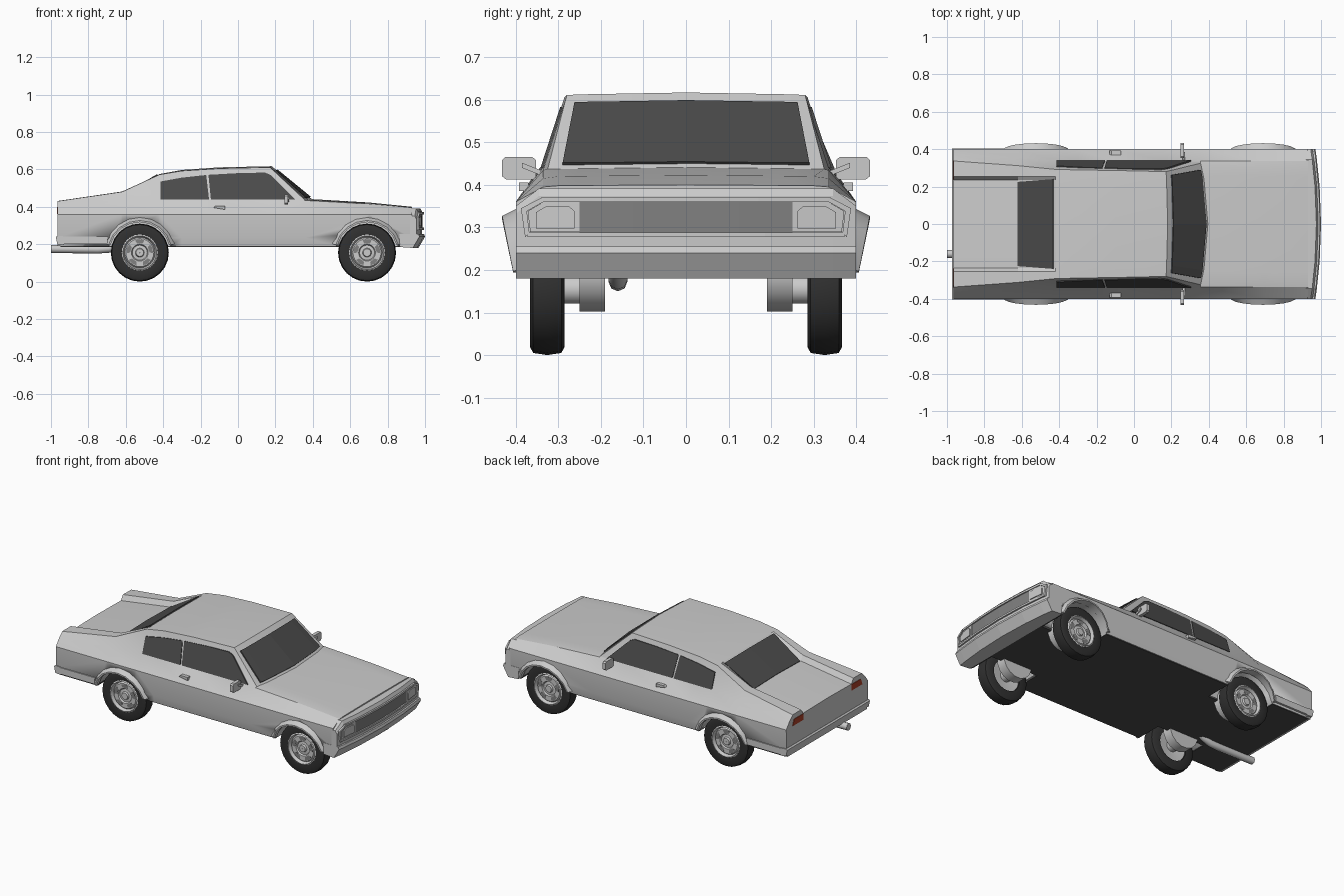
import bpy, bmesh, math
from mathutils import Vector

if "Cube" in bpy.data.objects:
    bpy.data.objects.remove(bpy.data.objects["Cube"])

def material(name, c):
    m = bpy.data.materials.new(name)
    m.diffuse_color = (*c, 1)
    m.use_nodes = True
    m.node_tree.nodes["Principled BSDF"].inputs["Base Color"].default_value = m.diffuse_color
    return m

GLASS = material("dark_glass", (.07, .07, .07))
RUBBER = material("rubber", (.03, .03, .03))
GRILLE = material("grille_grey", (.22, .22, .22))
RED = material("tail_red", (.4, .05, .02))

def mesh(name, verts, faces, mat=None, smooth=None):
    bm = bmesh.new()
    vs = [bm.verts.new(v) for v in verts]
    for f in faces:
        bm.faces.new([vs[i] for i in f])
    bmesh.ops.remove_doubles(bm, verts=bm.verts, dist=1e-5)
    bmesh.ops.recalc_face_normals(bm, faces=bm.faces)
    me = bpy.data.meshes.new(name)
    bm.to_mesh(me)
    bm.free()
    ob = bpy.data.objects.new(name, me)
    bpy.context.collection.objects.link(ob)
    if mat:
        me.materials.append(mat)
    if smooth:
        bpy.ops.object.select_all(action='DESELECT')
        ob.select_set(True)
        bpy.context.view_layer.objects.active = ob
        bpy.ops.object.shade_smooth_by_angle(angle=math.radians(smooth))
    return ob

def loft(name, rings, mat=None, smooth=None, closed=False):
    n, m = len(rings[0]), len(rings)
    faces = [(i*n+j, i*n+(j+1) % n, (i+1) % m*n+(j+1) % n, (i+1) % m*n+j)
             for i in range(m if closed else m-1) for j in range(n)]
    if not closed:
        faces += [tuple(range(n)), tuple(range((m-1)*n, m*n))]
    return mesh(name, [p for r in rings for p in r], faces, mat, smooth)

def prism(name, pts, vec, mat=None):
    return loft(name, [pts, [tuple(Vector(p)+Vector(vec)) for p in pts]], mat)

def sweep_y(name, ys, profile, mat=None, smooth=None):
    return loft(name, [[(x, y, z) for x, z in profile(y)] for y in ys], mat, smooth)

def cylinder(name, x, y0, y1, z, r, n, mat=None):
    return sweep_y(name, (y0, y1), lambda y: [(x+r*math.cos(2*math.pi*(k+.5)/n),
                   z+r*math.sin(2*math.pi*(k+.5)/n)) for k in range(n)], mat, 35)

def lathe(name, prof, x, y, z, s, n, mat=None):
    rings = [[(x+r*math.cos(2*math.pi*k/n), y+s*w, z+r*math.sin(2*math.pi*k/n))
              for r, w in prof] for k in range(n)]
    return loft(name, rings, mat, 35, closed=True)

# Body shell: x, bow, shoulder (y,z), roof edge (y,z), deck step, crown
stations = [
    (-.965, 0, (.37, .398), (.337, .43), .03, .005),
    (-.62, 0, (.355, .425), (.312, .48), .03, .008),
    (-.42, 0, (.338, .44), (.292, .572), 0, .003),
    (-.3, 0, (.338, .44), (.289, .592), 0, .005),
    (-.1, 0, (.338, .44), (.286, .605), 0, .006),
    (.18, .012, (.337, .44), (.28, .611), 0, .006),
    (.395, .04, (.336, .434), (.325, .437), 0, .004),
    (.7, 0, (.336, .415), (.30, .42), 0, .003),
    (.93, 0, (.336, .395), (.30, .398), 0, .002)]
rings = []
for x, bow, d, e, step, crown in stations:
    sec = [(.388, .19), (.398, .235), (.40, .36), d, e, (.255, e[1]+crown*.2),
           (.235, e[1]-step+crown*.3), (0, e[1]-step+crown)]
    half = [(x-bow*min(1, (y/.33)**2), y, z) for y, z in sec]
    rings.append(half+[(a, -b, c) for a, b, c in reversed(half[:-1])])
body = loft("body_shell", rings, None, 20)
under = prism("underbody", [(-.95, -.385, .186), (.9, -.385, .186), (.9, .385, .186),
                            (-.95, .385, .186)], (0, 0, .012), GLASS)

# Wheel arch cut-outs
AXLES, WZ = (-.525, .69), .155
for ax in AXLES:
    for s in (1, -1):
        cut = cylinder("arch_cutter", ax, s*.22, s*.5, WZ, .168, 16)
        cut.hide_render = True
        for ob in (body, under):
            m = ob.modifiers.new("arch", 'BOOLEAN')
            m.operation, m.solver, m.object = 'DIFFERENCE', 'EXACT', cut
            bpy.context.view_layer.objects.active = ob
            bpy.ops.object.modifier_apply(modifier=m.name)
        bpy.data.objects.remove(cut)

# Wheels, hubs and flared arches
tyre = [(.094, -.04), (.137, -.04), (.15, -.033), (.155, 0), (.15, .033), (.137, .04),
        (.097, .036), (.09, .02)]
rim = [(.001, -.02), (.094, -.03), (.097, .036), (.09, .04), (.082, .02), (.075, .029),
       (.045, .029), (.04, .02), (.024, .022), (.02, .032), (.001, .032)]
for ax in AXLES:
    for s in (1, -1):
        lathe("tyre", tyre, ax, s*.326, WZ, s, 24, RUBBER)
        lathe("rim", rim, ax, s*.326, WZ, s, 24)
        for k in range(5):
            pts = []
            for r, da in ((.052, -.3), (.07, -.36), (.072, 0), (.07, .36), (.052, .3)):
                a = math.pi/2+k*2*math.pi/5+da
                pts.append((ax+r*math.cos(a), s*.35, WZ+r*math.sin(a)))
            prism("rim_slot", pts, (0, s*.006, 0), GRILLE)
        cylinder("brake_drum", ax, s*.19, s*.25, .20, .10, 16)
        cylinder("axle_stub", ax, s*.25, s*.30, WZ, .035, 12)
        arc = []
        for k in range(9):
            a = math.radians(14+k*19)
            c, h = math.cos(a), math.sin(a)
            out = .398+.034*h
            arc.append([(ax+r*c, s*y, WZ+r*h) for r, y in
                        ((.192, .392), (.172, out), (.163, out), (.163, .385))])
        loft("wheel_flare", arc, None, 20)

# Nose, bumpers
def nose_x(y):
    return .985-.03*(y/.4)**2

def nose_profile(y):
    top, f = (.35 if abs(y) > .39 else .392), nose_x(y)
    return [(.92, top), (f-.01, top), (f, top-.018), (f, .25), (.92, .25)]

def bumper_profile(y):
    f = 1-.03*(y/.4)**2
    return [(.862, .255), (f-.005, .255), (f, .24), (f-.035, .18), (.865, .185)]

spread = (-.4, -.345, -.2, 0, .2, .345, .4)
sweep_y("nose", spread, nose_profile)
sweep_y("front_bumper", spread, bumper_profile)
sweep_y("rear_bumper", (-.404, .404), lambda y: [(-.974, .238), (-.966, .20), (-.93, .195),
                                                  (-.93, .242), (-.966, .245)])
for s in (1, -1):
    prism("rear_bumper_side", [(-.966, s*.39, .2), (-.70, s*.39, .2), (-.695, s*.39, .24),
                               (-.966, s*.39, .24)], (0, s*.014, 0))

# Grille with surround and headlamps
def bar(name, w, z0, z1, d, mat=None):
    sweep_y(name, (-w, -w/2, 0, w/2, w), lambda y: [(nose_x(y)-.01, z0), (nose_x(y)+d, z0),
                                                    (nose_x(y)+d, z1), (nose_x(y)-.01, z1)], mat)
bar("grille", .25, .288, .36, .002, GRILLE)
bar("grille_top_bar", .34, .36, .372, .01)
bar("grille_bottom_bar", .372, .277, .288, .01)
for s in (1, -1):
    def face(name, yz, d, mat=None):
        prism(name, [(nose_x(y)-.006, s*y, z) for y, z in yz], (d+.006, 0, 0), mat)
    face("lamp_surround", [(.335, .372), (.388, .345), (.378, .277), (.368, .288),
                           (.374, .338), (.335, .36)], .01)
    face("lamp_housing", [(.25, .289), (.25, .36), (.335, .36), (.372, .338), (.366, .289)], .004)
    face("headlamp", [(.262, .298), (.262, .338), (.275, .35), (.328, .35), (.352, .336),
                      (.352, .298)], .009)
    # Tail lights
    prism("tail_light", [(-.96, s*.235, .362), (-.96, s*.34, .362), (-.96, s*.325, .40),
                         (-.96, s*.235, .40)], (-.008, 0, 0), RED)
    # Side windows
    def side_glass(name, xz):
        prism(name, [(x, s*(.342-.325*(z-.44)), z) for x, z in xz], (0, -s*.008, 0), GLASS)
    side_glass("quarter_window", [(-.415, .44), (-.415, .535), (-.30, .556), (-.17, .57),
                                  (-.155, .44)])
    side_glass("door_window", [(-.145, .44), (-.158, .571), (0, .58), (.145, .583),
                               (.175, .57), (.305, .44)])
    # Door handle
    prism("door_handle", [(-.13, s*.37, .395), (-.12, s*.37, .405), (-.07, s*.37, .405),
                          (-.07, s*.37, .385), (-.10, s*.37, .39)], (0, s*.022, 0))
    # Door mirror
    prism("mirror_stalk", [(.258, s*.335, .42), (.274, s*.335, .42), (.274, s*.335, .432),
                           (.258, s*.335, .432)], (0, s*.05, .02))
    prism("door_mirror", [(.268, s*y, z) for y, z in ((.352, .42), (.36, .412), (.422, .412),
          (.432, .42), (.432, .458), (.424, .466), (.362, .466), (.352, .458))], (-.02, 0, 0))

# Windscreen and rear window follow the body surface
def screen(name, a, b, ta, tb, wa, wb, off):
    rows = []
    for t, w in ((ta, wa), (tb, wb)):
        row = []
        for y in (-w, -w*.85, 0, w*.85, w):
            p = []
            for x, bow, d, e, step, crown in (a, b):
                k = 1-min(1, abs(y)/.235)*.7
                p.append(Vector((x-bow*(y/.33)**2, y, e[1]-step+crown*k)))
            row.append(p[0].lerp(p[1], t)+Vector(off))
        rows.append(row)
    ring = rows[0]+rows[1][::-1]
    loft(name, [[rows[0][i], rows[1][i], rows[1][i]-2*Vector(off), rows[0][i]-2*Vector(off)]
                for i in range(5)], GLASS)
screen("windscreen", stations[5], stations[6], .13, .95, .262, .29, (.004, 0, .005))
screen("rear_window", stations[2], stations[1], .05, 1, .24, .225, (-.003, 0, .005))

# Exhaust pipe
cu = bpy.data.curves.new("exhaust_pipe", 'CURVE')
cu.dimensions, cu.bevel_depth, cu.bevel_resolution, cu.use_fill_caps = '3D', .022, 2, True
path = [(-1, .175), (-.75, .172), (-.69, .176), (-.64, .195), (-.6, .22)]
sp = cu.splines.new('POLY')
sp.points.add(len(path)-1)
for p, (x, z) in zip(sp.points, path):
    p.co = (x, -.16, z, 1)
bpy.context.collection.objects.link(bpy.data.objects.new("exhaust_pipe", cu))
